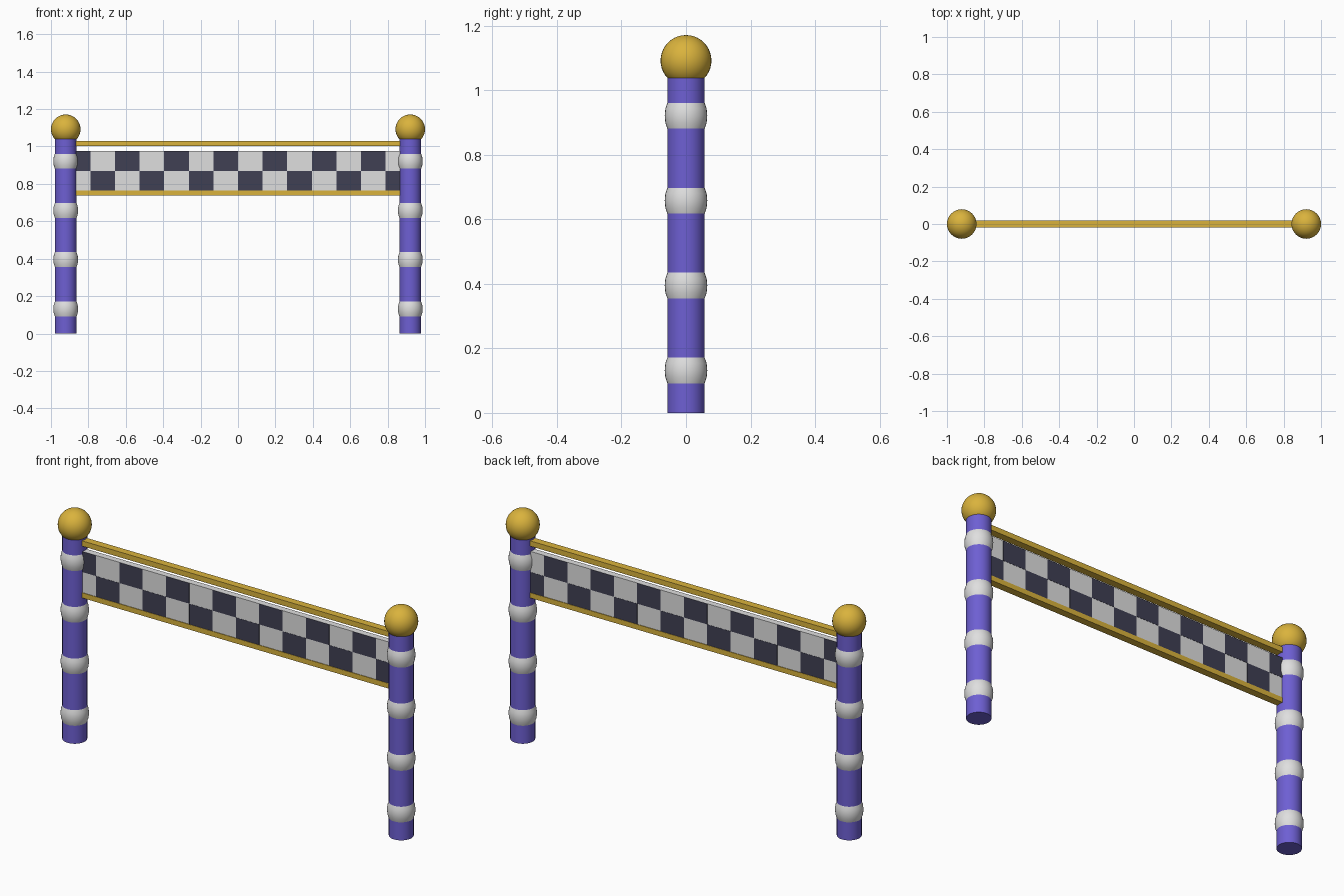
import bpy, bmesh, math
from mathutils import Matrix

cube = bpy.data.objects.get("Cube")
if cube:
    bpy.data.objects.remove(cube, do_unlink=True)


def material(name, rgb):
    m = bpy.data.materials.new(name)
    m.use_nodes = True
    m.diffuse_color = (*rgb, 1)
    m.node_tree.nodes["Principled BSDF"].inputs["Base Color"].default_value = (*rgb, 1)
    return m


PURPLE = material("purple", (0.155, 0.115, 0.65))
GOLD = material("gold", (0.70, 0.45, 0.046))
WHITE = material("soft white", (0.74, 0.74, 0.74))
DARK = material("dark slate", (0.051, 0.051, 0.088))


def finish(name, bm, mat, smooth=False):
    bmesh.ops.recalc_face_normals(bm, faces=bm.faces)
    mesh = bpy.data.meshes.new(name)
    bm.to_mesh(mesh)
    bm.free()
    mesh.materials.append(mat)
    obj = bpy.data.objects.new(name, mesh)
    bpy.context.collection.objects.link(obj)
    if smooth:
        bpy.ops.object.select_all(action='DESELECT')
        bpy.context.view_layer.objects.active = obj
        obj.select_set(True)
        bpy.ops.object.shade_smooth_by_angle(angle=math.radians(40))
    return obj


def add_box(bm, x0, x1, z0, z1, half_depth):
    place = Matrix.Translation(((x0 + x1) / 2, 0, (z0 + z1) / 2))
    size = Matrix.Diagonal((x1 - x0, 2 * half_depth, z1 - z0, 1))
    bmesh.ops.create_cube(bm, size=1, matrix=place @ size)


def box(name, mat, *dims):
    bm = bmesh.new()
    add_box(bm, *dims)
    return finish(name, bm, mat)


UNIT = 1 / 3.8
POST_X = 3.5 * UNIT
POST_R = 0.22 * UNIT
POST_H = 4 * UNIT
BALL_R = 0.3 * UNIT


def ring(name, x, z):
    # Closed band with a bulging outside, spun around the post
    profile = [(0.05, -0.045), (0.0575, -0.041), (0.064, -0.022), (0.066, 0),
               (0.064, 0.022), (0.0575, 0.041), (0.05, 0.045)]
    bm = bmesh.new()
    verts = [bm.verts.new((r, 0, h)) for r, h in profile]
    edges = [bm.edges.new(pair) for pair in zip(verts, verts[1:] + verts[:1])]
    bmesh.ops.spin(bm, geom=verts + edges, cent=(0, 0, 0), axis=(0, 0, 1),
                   angle=math.tau, steps=32, use_merge=True)
    bmesh.ops.translate(bm, verts=bm.verts, vec=(x, 0, z))
    finish(name, bm, WHITE, True)


# Posts with finial balls and bands
for side, sx in (("left", 1), ("right", -1)):
    x = sx * POST_X
    bm = bmesh.new()
    bmesh.ops.create_cone(bm, cap_ends=True, segments=32, radius1=POST_R, radius2=POST_R,
                          depth=POST_H, matrix=Matrix.Translation((x, 0, POST_H / 2)))
    finish(f"{side}_post", bm, PURPLE, True)
    bm = bmesh.new()
    bmesh.ops.create_uvsphere(bm, u_segments=32, v_segments=20, radius=BALL_R,
                              matrix=Matrix.Translation((x, 0, 4.15 * UNIT)))
    finish(f"{side}_finial", bm, GOLD, True)
    for i in range(4):
        ring(f"{side}_band_{i + 1}", x, (i + 0.5) * UNIT)

# Horizontal rails
box("top_rail", GOLD, -POST_X, POST_X, 1.003, 1.03, 0.019)
box("bottom_rail", GOLD, -POST_X, POST_X, 0.739, 0.765, 0.019)

# Banner with dark checks set just proud of both faces
BOTTOM, TOP, DEPTH = 0.765, 0.975, 0.016
COLUMNS, ROWS = 14, 2
box("banner", WHITE, -POST_X, POST_X, BOTTOM, TOP, DEPTH)
width, height = 2 * POST_X / COLUMNS, (TOP - BOTTOM) / ROWS
bm = bmesh.new()
for col in range(COLUMNS):
    for row in range(ROWS):
        if (col + row) % 2:
            x0, z0 = -POST_X + col * width, BOTTOM + row * height
            add_box(bm, x0, x0 + width, z0, z0 + height - 0.0005, DEPTH + 0.001)
finish("banner_checks", bm, DARK)
